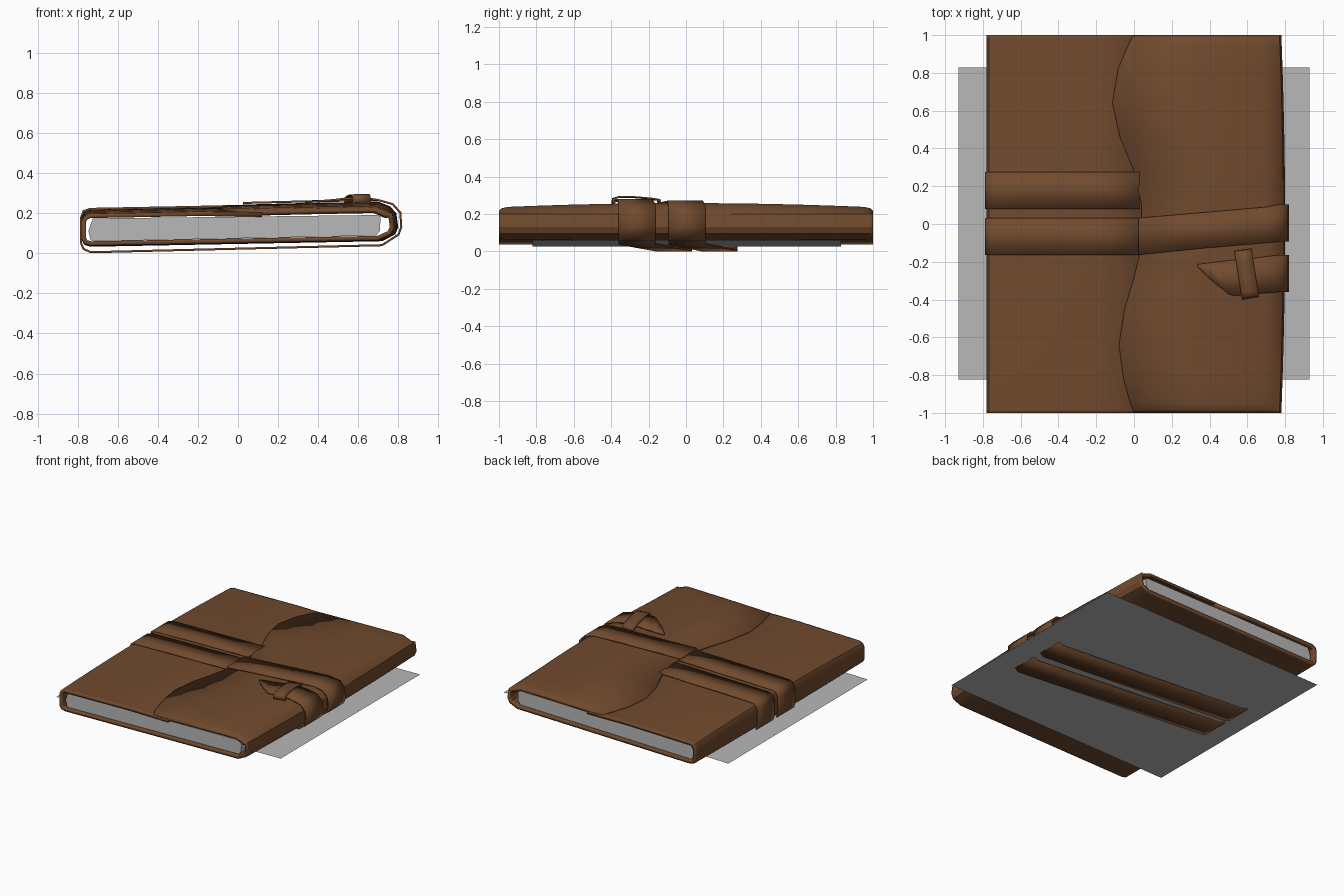
import bpy, bmesh

cube = bpy.data.objects.get("Cube")
if cube:
    bpy.data.objects.remove(cube, do_unlink=True)

TILT = 0.019            # everything rests at a slight lean along x


def material(name, rgb):
    mat = bpy.data.materials.new(name)
    mat.use_nodes = True
    mat.diffuse_color = (*rgb, 1)
    bsdf = mat.node_tree.nodes["Principled BSDF"]
    bsdf.inputs["Base Color"].default_value = (*rgb, 1)
    bsdf.inputs["Roughness"].default_value = 0.8
    return mat


leather = material("brown leather", (0.165, 0.069, 0.027))
paper = material("grey paper", (0.48, 0.48, 0.48))


def finish(name, bm, mat, thickness=0):
    for v in bm.verts:
        v.co.z += TILT * v.co.x
    mesh = bpy.data.meshes.new(name)
    bm.to_mesh(mesh)
    bm.free()
    mesh.materials.append(mat)
    obj = bpy.data.objects.new(name, mesh)
    bpy.context.collection.objects.link(obj)
    bpy.ops.object.select_all(action="DESELECT")
    obj.select_set(True)
    bpy.context.view_layer.objects.active = obj
    bpy.ops.object.shade_smooth_by_angle(angle=0.5)
    if thickness:
        mod = obj.modifiers.new("leather thickness", "SOLIDIFY")
        mod.thickness = thickness
        mod.offset = -1
        mod.use_even_offset = True
    return obj


def ribbon(name, rows, mat, thickness):
    """Skin a grid of points, row after row, and give it thickness inwards."""
    bm = bmesh.new()
    grid = [[bm.verts.new(p) for p in row] for row in rows]
    for a, b in zip(grid, grid[1:]):
        for j in range(len(a) - 1):
            bm.faces.new((a[j], a[j + 1], b[j + 1], b[j]))
    return finish(name, bm, mat, thickness)


# Wrapped cover: wavy front edge of the flap as (y, x)
wave = [(-1, 0), (-0.985, -0.005), (-0.95, -0.02), (-0.82, -0.055), (-0.64, -0.08),
        (-0.45, -0.05), (-0.3, -0.005), (-0.16, 0.03), (0, 0.04), (0.1, 0.04),
        (0.28, 0), (0.46, -0.075), (0.64, -0.115), (0.82, -0.085),
        (0.95, -0.03), (0.985, -0.01), (1, 0)]


def cover_section(y, edge):
    top = 0.233 - 0.021 * y * y
    flap = 0.245 - 0.022 * y * y
    low = 0.047 + 0.005 * y * y
    right = 0.80 - 0.02 * y * y
    # flap ends roll downwards
    flap -= 0.018 if abs(y) > 0.99 else 0.006 if abs(y) > 0.97 else 0
    return [(0.12, top - 0.010), (-0.2, top), (-0.74, top), (-0.767, top - 0.010),
            (-0.78, top - 0.035), (-0.78, low + 0.035), (-0.767, low + 0.010),
            (-0.735, low), (right - 0.08, low), (right - 0.015, 0.08),
            (right, 0.115), (right - 0.01, 0.185), (right - 0.04, flap - 0.025),
            (right - 0.10, flap), (0.35, flap), (edge, flap - 0.002)]


sections = [[(x, y, z) for x, z in cover_section(y, e)] for y, e in wave]
ribbon("wrapped_cover", list(zip(*sections)), leather, 0.022)

# Page block
outline = [(-0.747, 0.125), (-0.735, 0.08), (-0.72, 0.074), (0.69, 0.076),
           (0.708, 0.10), (0.712, 0.172), (0.69, 0.178), (-0.725, 0.188)]
bm = bmesh.new()
ends = [[bm.verts.new((x, y, z)) for x, z in outline] for y in (-0.975, 0.975)]
for end in ends:
    bm.faces.new(end)
n = len(outline)
for i in range(n):
    k = (i + 1) % n
    bm.faces.new((ends[0][i], ends[0][k], ends[1][k], ends[1][i]))
bmesh.ops.recalc_face_normals(bm, faces=bm.faces)
finish("page_block", bm, paper)

# Loose sheet underneath
bm = bmesh.new()
bm.faces.new([bm.verts.new((x, y, 0.043)) for x, y in
              ((-0.93, -0.822), (0.93, -0.822), (0.93, 0.828), (-0.93, 0.828))])
finish("loose_sheet", bm, paper)

# Strap: two turns around the book, crossing diagonally underneath
left_path = [(0.03, 0.242), (-0.2, 0.241), (-0.74, 0.241), (-0.775, 0.229),
             (-0.788, 0.195), (-0.788, 0.065), (-0.775, 0.033), (-0.735, 0.0145)]
right_path = [(0.72, 0.022), (0.805, 0.075), (0.82, 0.115), (0.815, 0.19), (0.775, 0.235)]
HALF = 0.098


def strap(name, left_y, right_y, ending):
    stations = [(x, z, left_y - HALF, left_y + HALF) for x, z in left_path]
    stations += [(x, z, right_y - HALF, right_y + HALF) for x, z in right_path]
    rows = [((x, lo, z), (x, hi, z)) for x, z, lo, hi in stations + ending]
    ribbon(name, rows, leather, 0.01)


strap("strap_first_turn", 0.178, 0.005,
      [(0.70, 0.258, -0.10, 0.09), (0.35, 0.258, -0.13, 0.06), (0.025, 0.256, -0.163, 0.032)])
strap("strap_second_turn", -0.065, -0.262,
      [(0.70, 0.258, -0.365, -0.172), (0.64, 0.268, -0.37, -0.18),
       (0.53, 0.268, -0.38, -0.19), (0.50, 0.264, -0.37, -0.193),
       (0.40, 0.257, -0.29, -0.205), (0.36, 0.255, -0.25, -0.21),
       (0.335, 0.254, -0.226, -0.213)])

# Keeper loop holding the strap tip
arch = [(-0.40, 0.24), (-0.395, 0.274), (-0.365, 0.284), (-0.30, 0.284),
        (-0.20, 0.276), (-0.15, 0.268), (-0.142, 0.24)]
rows = []
for y, z in arch:
    x = 0.617 - 0.16 * (y + 0.40)
    rows.append(((x - 0.045, y, z), (x + 0.045, y + 0.013, z)))
ribbon("keeper_loop", rows, leather, 0.008)
